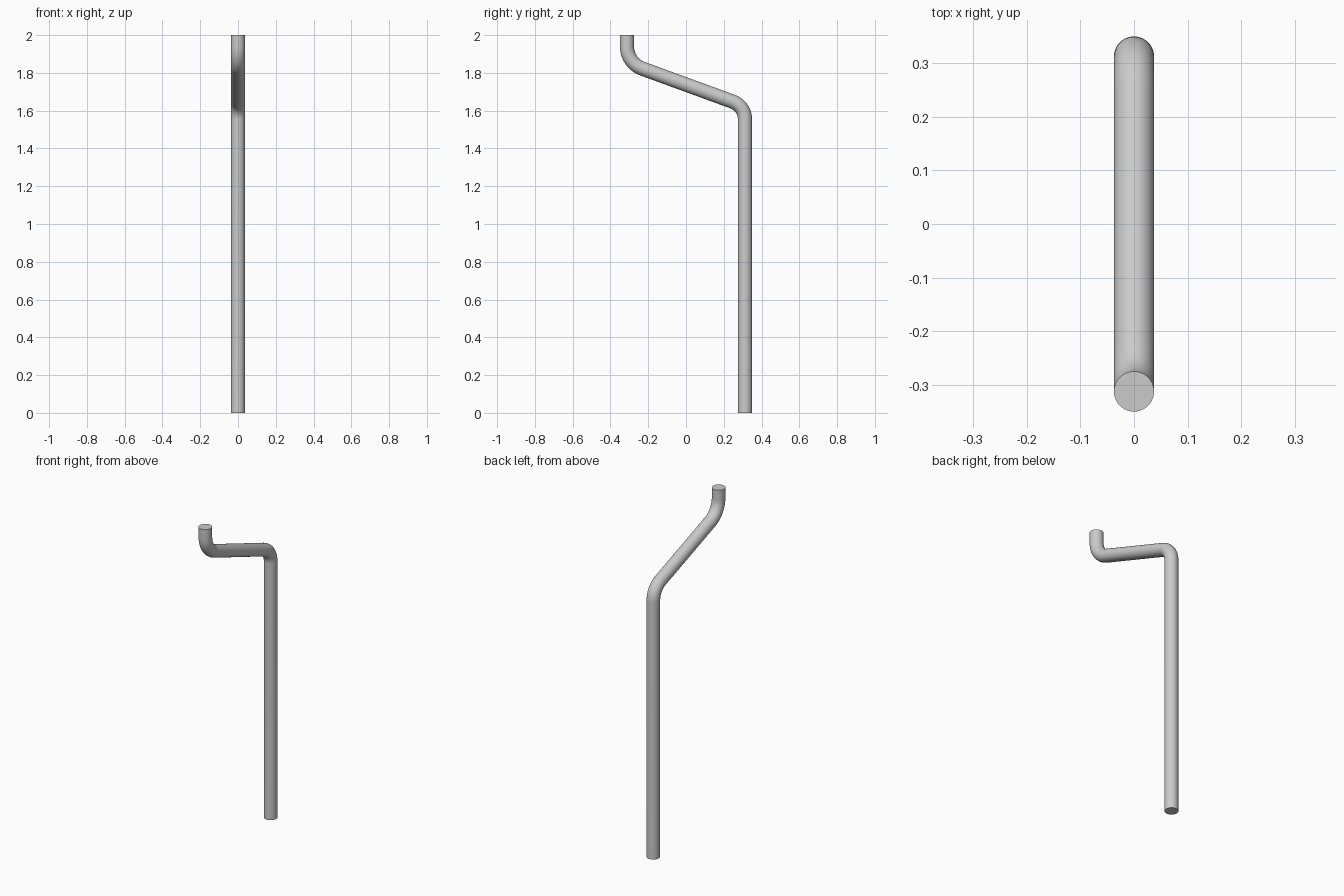
import bpy, bmesh
from math import sin, cos, pi, radians

if "Cube" in bpy.data.objects:
    bpy.data.objects.remove(bpy.data.objects["Cube"])

R = 0.0375      # pipe radius
SIDES = 40
STEPS = 10      # rings per bend
Y = 0.3125      # offset of the two upright runs
SLOPE = radians(20)

# Centreline rings: (y, z, angle of travel in the YZ plane)
path = [(Y, 0.0, pi / 2)]


def bend(cy, cz, radius, start, end, flip):
    """Arc of rings; flip is +1 turning left, -1 turning right."""
    for i in range(STEPS + 1):
        a = start + (end - start) * i / STEPS
        path.append((cy + flip * radius * sin(a), cz - flip * radius * cos(a), a))


up, across = pi / 2, pi - SLOPE
bend(Y - 0.10, 1.554, 0.10, up, across, 1)        # lower bend
bend(-Y + 0.125, 1.9395, 0.125, across, up, -1)   # upper bend
path.append((-Y, 2.0, pi / 2))

# Sweep a circle along the centreline
bm = bmesh.new()
rings = []
for y, z, a in path:
    ring = []
    for k in range(SIDES):
        t = 2 * pi * k / SIDES
        n = R * sin(t)
        ring.append(bm.verts.new((R * cos(t), y + n * sin(a), z - n * cos(a))))
    rings.append(ring)
for r0, r1 in zip(rings, rings[1:]):
    for k in range(SIDES):
        j = (k + 1) % SIDES
        bm.faces.new((r0[k], r0[j], r1[j], r1[k]))
# End caps
bm.faces.new(rings[0][::-1])
bm.faces.new(rings[-1])
bmesh.ops.recalc_face_normals(bm, faces=bm.faces)

mesh = bpy.data.meshes.new("bent_pipe")
bm.to_mesh(mesh)
bm.free()
pipe = bpy.data.objects.new("bent_pipe", mesh)
bpy.context.collection.objects.link(pipe)
bpy.context.view_layer.objects.active = pipe
pipe.select_set(True)
bpy.ops.object.shade_smooth_by_angle(angle=radians(35))
